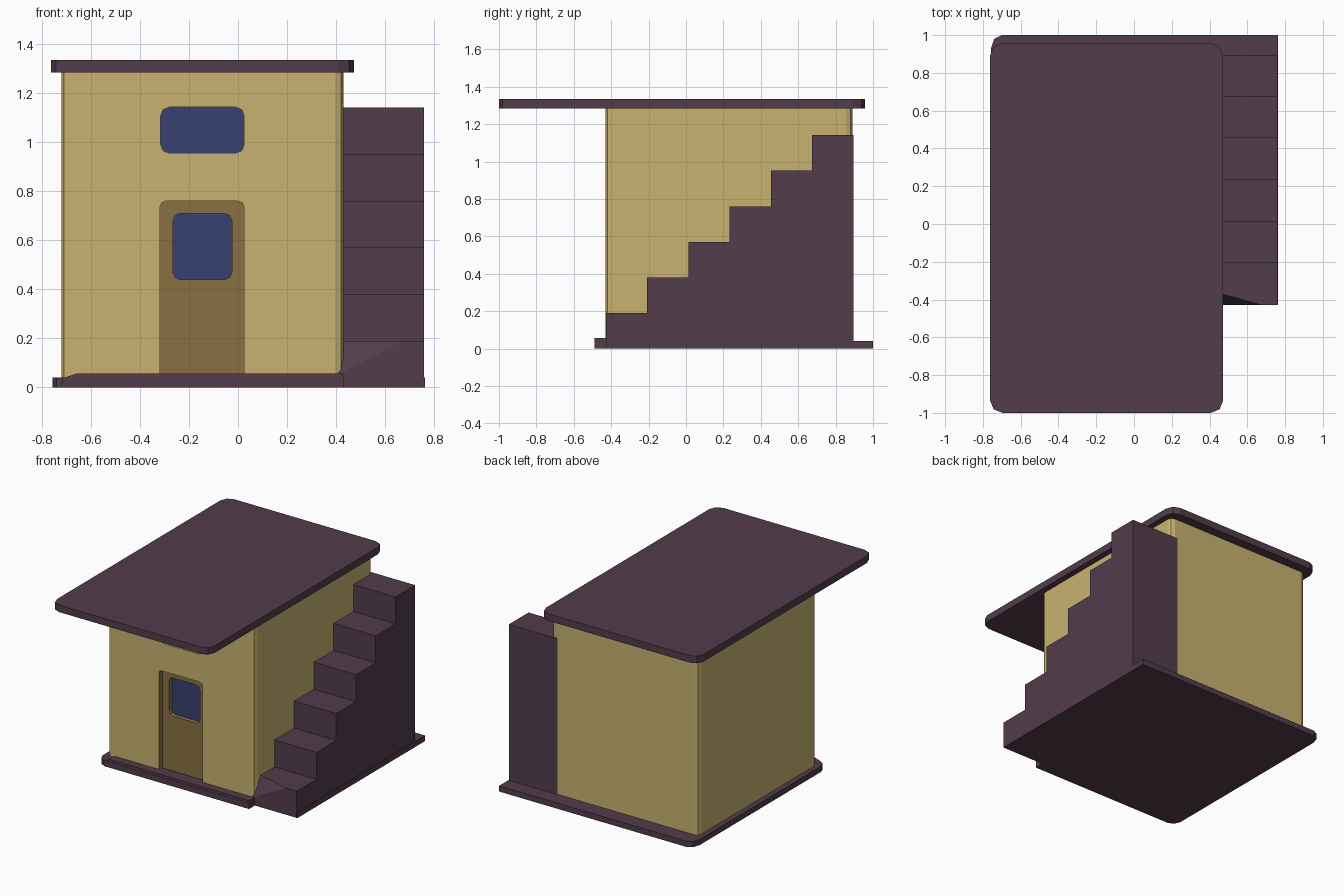
import bpy, bmesh
from math import cos, sin, pi
from mathutils import Vector

if "Cube" in bpy.data.objects:
    bpy.data.objects.remove(bpy.data.objects["Cube"])


def material(name, rgb):
    m = bpy.data.materials.new(name)
    m.diffuse_color = (*rgb, 1)
    m.use_nodes = True
    m.node_tree.nodes["Principled BSDF"].inputs["Base Color"].default_value = m.diffuse_color
    return m


PLUM = material("plum", (0.085, 0.046, 0.07))
SAND = material("sand", (0.58, 0.45, 0.165))
BROWN = material("brown", (0.25, 0.165, 0.055))
BLUE = material("blue", (0.04, 0.052, 0.165))


def rounded(u0, u1, v0, v1, r, seg=2):
    """Rounded rectangle outline, counter-clockwise."""
    pts = []
    corners = ((u1 - r, v1 - r), (u0 + r, v1 - r), (u0 + r, v0 + r), (u1 - r, v0 + r))
    for i, (cu, cv) in enumerate(corners):
        for k in range(seg + 1):
            a = (i + k / seg) * pi / 2
            pts.append((cu + r * cos(a), cv + r * sin(a)))
    return pts


def prism(name, outline, axis, lo, hi, mat, cut=None):
    """Extrude a 2D outline along an axis; optionally slice by a plane."""
    place = {'X': lambda u, v, d: (d, u, v),
             'Y': lambda u, v, d: (u, d, v),
             'Z': lambda u, v, d: (u, v, d)}[axis]
    bm = bmesh.new()
    face = bm.faces.new([bm.verts.new(place(u, v, lo)) for u, v in outline])
    res = bmesh.ops.extrude_face_region(bm, geom=[face], use_keep_orig=True)
    top = [g for g in res["geom"] if isinstance(g, bmesh.types.BMVert)]
    bmesh.ops.translate(bm, verts=top, vec=place(0, 0, hi - lo))
    if cut:
        geom = bm.verts[:] + bm.edges[:] + bm.faces[:]
        bmesh.ops.bisect_plane(bm, geom=geom, plane_co=cut[0], plane_no=cut[1], clear_outer=True)
        bmesh.ops.holes_fill(bm, edges=bm.edges[:])
    bmesh.ops.recalc_face_normals(bm, faces=bm.faces[:])
    me = bpy.data.meshes.new(name)
    bm.to_mesh(me)
    bm.free()
    me.materials.append(mat)
    ob = bpy.data.objects.new(name, me)
    bpy.context.collection.objects.link(ob)
    return ob


def carve(target, outline, depth, mat):
    """Cut a recess into the front wall; its faces take the given material."""
    cutter = prism("recess_cutter", outline, 'Y', -0.6, FRONT + depth, mat)
    mod = target.modifiers.new("recess", 'BOOLEAN')
    mod.operation = 'DIFFERENCE'
    mod.solver = 'EXACT'
    mod.material_mode = 'TRANSFER'
    mod.object = cutter
    bpy.context.view_layer.objects.active = target
    bpy.ops.object.modifier_apply(modifier=mod.name)
    bpy.data.objects.remove(cutter)


FRONT = -0.43

# Walls with door and window recesses
walls = prism("walls", rounded(-0.72, 0.43, FRONT, 0.89, 0.035), 'Z', 0.02, 1.30, SAND)
DOOR_GLASS = rounded(-0.265, -0.025, 0.44, 0.71, 0.03)
WINDOW = rounded(-0.315, 0.025, 0.955, 1.143, 0.035)
door_outline = [(-0.318, 0.03), (0.025, 0.03), (0.025, 0.735), (0.018, 0.753),
                (0.0, 0.76), (-0.293, 0.76), (-0.311, 0.753), (-0.318, 0.735)]
carve(walls, door_outline, 0.04, BROWN)
carve(walls, DOOR_GLASS, 0.075, BROWN)
carve(walls, WINDOW, 0.04, SAND)

# Glass panes
prism("door_glass", DOOR_GLASS, 'Y', FRONT + 0.07, FRONT + 0.09, BLUE)
prism("window_glass", WINDOW, 'Y', FRONT + 0.035, FRONT + 0.055, BLUE)

# Overhanging roof slab
prism("roof", rounded(-0.762, 0.472, -1.0, 0.957, 0.065), 'Z', 1.285, 1.335, PLUM)

# Ground slab, with a raised doorstep along the front
base = [(0.43, -0.49), (-0.70, -0.49), (-0.74, -0.47), (-0.757, -0.43), (-0.757, 0.93),
        (-0.74, 0.98), (-0.70, 1.0), (0.762, 1.0), (0.762, -0.425), (0.43, -0.425)]
prism("base", base, 'Z', 0, 0.04, PLUM)
prism("doorstep", [(-0.715, 0.01), (0.428, 0.01), (0.428, 0.058), (-0.655, 0.058), (-0.715, 0.038)],
      'Y', -0.488, -0.40, PLUM)

# Outside staircase: stepped profile, lowest inner corner sliced off
RISE, RUN, STEPS = 0.1903, 0.2205, 6
profile = [(0.895, 0.005), (-0.428, 0.005)]
for i in range(STEPS):
    y = -0.428 + i * RUN
    profile += [(y, (i + 1) * RISE), (y + RUN, (i + 1) * RISE)]
    # the last tread already ends on the back wall line
a, b, c = Vector((0.43, -0.43, 0.06)), Vector((0.68, -0.43, 0.19)), Vector((0.43, -0.36, 0.19))
prism("staircase", profile, 'X', 0.38, 0.759, PLUM, cut=(a, (b - a).cross(c - a).normalized()))
